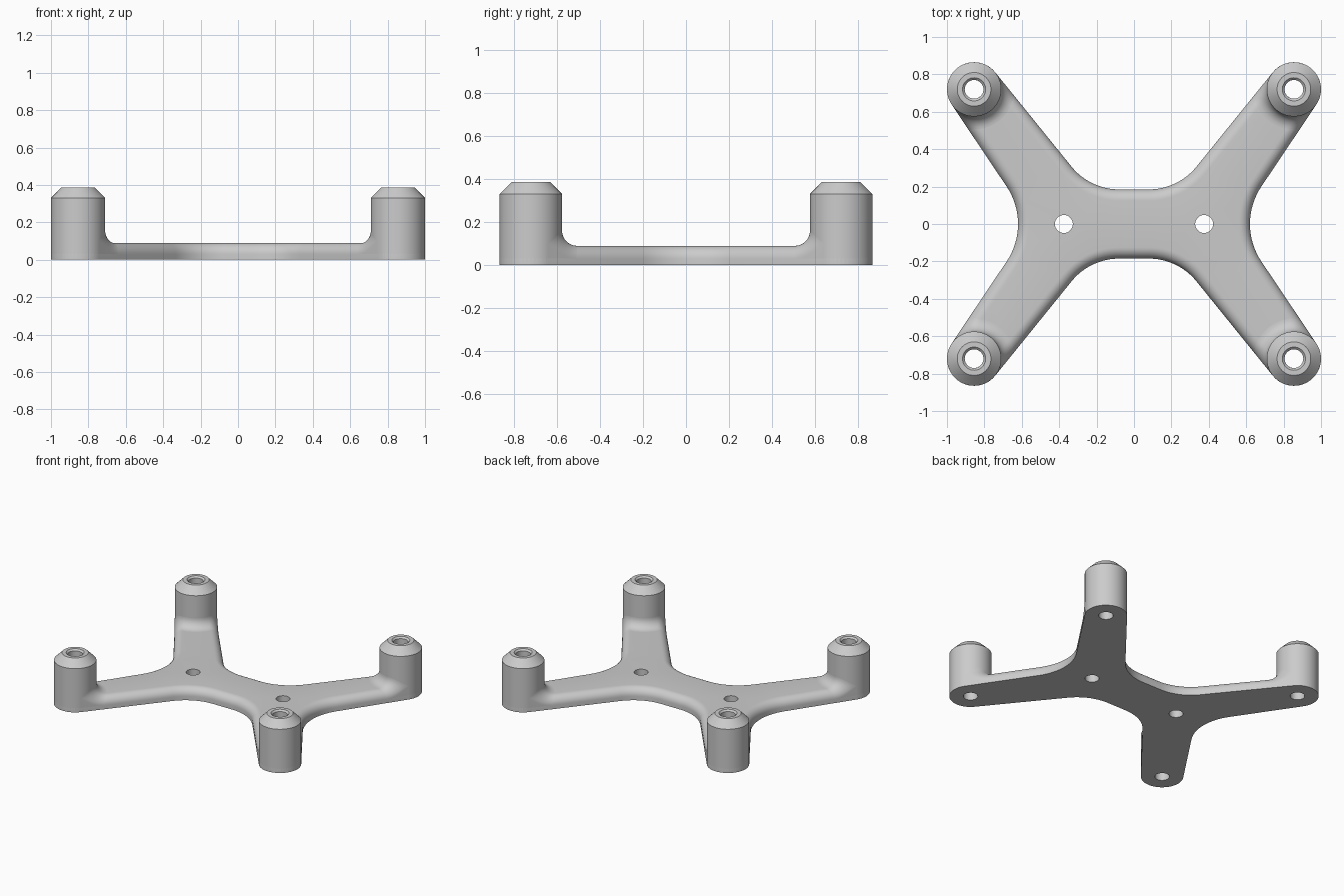
import bpy, bmesh, math
from mathutils import Vector

if "Cube" in bpy.data.objects:
    bpy.data.objects.remove(bpy.data.objects["Cube"])

PX, PY, PR = 0.855, 0.72, 0.145        # post centre and radius
T, F, COVE = 0.09, 0.06, 0.07          # plate thickness, edge rounding, post fillet
BORE = 0.05
SIDE, SIDE_R = Vector((0.98, 0)), 0.36          # hollow between arms, at the ends
WAIST, WAIST_R = Vector((0.08, 0.511)), 0.326   # hollow between arms, front and back
POST = Vector((PX, PY))

grey = bpy.data.materials.new("light_grey")
grey.diffuse_color = (0.6, 0.6, 0.6, 1)
grey.use_nodes = True
grey.node_tree.nodes["Principled BSDF"].inputs["Base Color"].default_value = grey.diffuse_color


def finish(bm, name, angle=30):
    bmesh.ops.recalc_face_normals(bm, faces=bm.faces)
    mesh = bpy.data.meshes.new(name)
    bm.to_mesh(mesh)
    bm.free()
    mesh.materials.append(grey)
    ob = bpy.data.objects.new(name, mesh)
    bpy.context.collection.objects.link(ob)
    bpy.ops.object.select_all(action='DESELECT')
    ob.select_set(True)
    bpy.context.view_layer.objects.active = ob
    bpy.ops.object.shade_smooth_by_angle(angle=math.radians(angle))
    return ob


def bridge(bm, a, b, closed=True):
    n = len(a)
    for i in range(n if closed else n - 1):
        j = (i + 1) % n
        bm.faces.new((a[i], a[j], b[j], b[i]))


def arc(c, r, a0, a1, n):
    return [(c[0] + r * math.cos(a0 + (a1 - a0) * i / n),
             c[1] + r * math.sin(a0 + (a1 - a0) * i / n)) for i in range(n + 1)]


# Normal directions of the straight arm edges, tangent to post and hollow
def tangent(c, r, sign):
    v = c - POST
    return math.atan2(v.y, v.x) + sign * math.acos((PR + r) / v.length)


A_OUT = tangent(SIDE, SIDE_R, 1)
A_IN = tangent(WAIST, WAIST_R, -1) % (2 * math.pi)


def outline(d):
    """Closed plate outline, inset by d."""
    q = arc(SIDE, SIDE_R + d, math.pi, math.pi + A_OUT, 8)
    q += arc(POST, PR - d, A_OUT, A_IN, 28)
    q += arc(WAIST, WAIST_R + d, A_IN - math.pi, -math.pi / 2, 12)
    half = (q + [(-x, y) for x, y in reversed(q)])[:-1]
    return half + [(-x, -y) for x, y in half]


def edge_height(d):
    d = max(0.0, min(d, F))
    return T - F + math.sqrt(max(0, F * F - (F - d) ** 2))


# Plate: rounded rim, flat top and bottom pierced by six holes
bm = bmesh.new()
levels = [(0, 0)]
for i in range(9):
    a = math.pi / 2 * i / 8
    levels.append((F * (1 - math.cos(a)), T - F + F * math.sin(a)))
rings = [[bm.verts.new((x, y, z)) for x, y in outline(d)] for d, z in levels]
for a, b in zip(rings, rings[1:]):
    bridge(bm, a, b)
holes = [(0.375, 0, 0.048), (-0.375, 0, 0.048)]
holes += [(sx * PX, sy * PY, BORE) for sx in (1, -1) for sy in (1, -1)]
caps = {0: list(rings[0]), 1: list(rings[-1])}
loops = {0: [rings[0]], 1: [rings[-1]]}
for hx, hy, r in holes:
    pts = arc((hx, hy), r, 0, 2 * math.pi, 32)[:-1]
    low, high = ([bm.verts.new((x, y, z)) for x, y in pts] for z in (0, T))
    bridge(bm, low, high)
    loops[0].append(low)
    loops[1].append(high)
for side in (0, 1):
    edges = [bm.edges.get((lp[i - 1], lp[i])) for lp in loops[side] for i in range(len(lp))]
    bmesh.ops.triangle_fill(bm, edges=edges, use_beauty=True, use_dissolve=False,
                            normal=(0, 0, 1 if side else -1))
finish(bm, "plate")

# Posts: turned profile with a chamfered top and a countersunk bore
profile = [(PR, 0), (PR, 0.33), (0.09, 0.385), (0.062, 0.385), (BORE, 0.373), (BORE, 0)]
for sx in (1, -1):
    for sy in (1, -1):
        bm = bmesh.new()
        rings = [[bm.verts.new((x, y, z)) for x, y in
                  arc((sx * PX, sy * PY), r, 0, 2 * math.pi, 48)[:-1]] for r, z in profile]
        for a, b in zip(rings, rings[1:]):
            bridge(bm, a, b)
        end = "back" if sy > 0 else "front"
        hand = "right" if sx > 0 else "left"
        # the underside belongs to the plate, so point the open shell outward by hand
        finish(bm, f"{end}_{hand}_post")

        # Fillet: hollow sweep from the arm up to the post, following the rounded rim
        bm = bmesh.new()
        rows = []
        for i in range(11):
            s = math.pi / 2 * i / 10
            r = PR + COVE * (1 - math.cos(s))
            lift = COVE * (1 - math.sin(s))
            g = math.acos(min(1, PR / r))
            t0, t1 = A_IN + g, A_OUT + 2 * math.pi - g
            row = []
            for k in range(33):
                u = 0.5 - 0.5 * math.cos(math.pi * k / 32)   # denser near the rim
                t = t0 + (t1 - t0) * u
                d = PR - r * max(math.cos(t - A_IN), math.cos(t - A_OUT))
                row.append((r * math.cos(t), r * math.sin(t), edge_height(d) + lift))
            row = [(*row[0][:2], T - F)] + row + [(*row[-1][:2], T - F)]
            rows.append([bm.verts.new((sx * (PX + x), sy * (PY + y), z)) for x, y, z in row])
        for a, b in zip(rows, rows[1:]):
            bridge(bm, a, b, closed=False)
        finish(bm, f"{end}_{hand}_fillet", 50)
